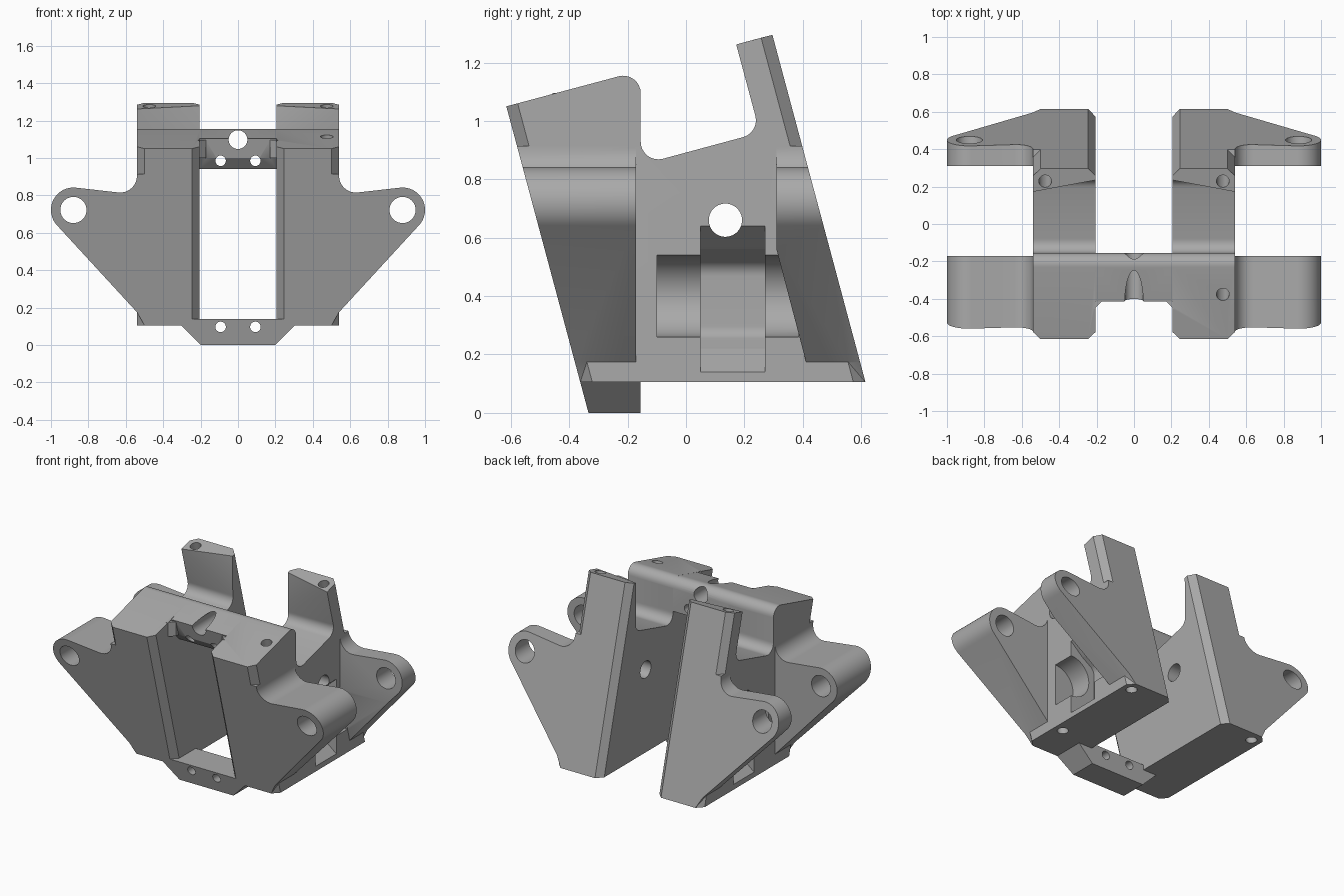
import bpy, bmesh, math
from mathutils import Vector

if "Cube" in bpy.data.objects:
    bpy.data.objects.remove(bpy.data.objects["Cube"])

grey = bpy.data.materials.new("light_grey")
grey.diffuse_color = (0.40, 0.40, 0.40, 1)
grey.use_nodes = True
grey.node_tree.nodes["Principled BSDF"].inputs["Base Color"].default_value = grey.diffuse_color


def rounded(points, steps=8):
    """Turn (a, b[, radius]) corners into a polygon with filleted corners."""
    out, n = [], len(points)
    for i, p in enumerate(points):
        c = Vector(p[:2])
        if len(p) < 3:
            out.append(c)
            continue
        u = (Vector(points[i - 1][:2]) - c).normalized()
        v = (Vector(points[(i + 1) % n][:2]) - c).normalized()
        half = u.angle(v) / 2
        centre = c + (u + v).normalized() * p[2] / math.sin(half)
        a = c + u * p[2] / math.tan(half) - centre
        b = c + v * p[2] / math.tan(half) - centre
        sweep = math.pi - 2 * half
        for k in range(steps + 1):
            t = k / steps
            out.append(centre + (a * math.sin((1 - t) * sweep) + b * math.sin(t * sweep)) / math.sin(sweep))
    return out


def prism(name, points, axis, lo, hi):
    """Extrude a polygon along x (points y,z), y (points x,z) or z (points x,y)."""
    place = {"x": lambda p, d: (d, p[0], p[1]),
             "y": lambda p, d: (p[0], d, p[1]),
             "z": lambda p, d: (p[0], p[1], d)}[axis]
    bm = bmesh.new()
    a = [bm.verts.new(place(p, lo)) for p in points]
    b = [bm.verts.new(place(p, hi)) for p in points]
    bm.faces.new(a)
    bm.faces.new(b[::-1])
    for i in range(len(a)):
        j = (i + 1) % len(a)
        bm.faces.new((a[j], a[i], b[i], b[j]))
    bmesh.ops.recalc_face_normals(bm, faces=bm.faces)
    mesh = bpy.data.meshes.new(name)
    bm.to_mesh(mesh)
    bm.free()
    ob = bpy.data.objects.new(name, mesh)
    bpy.context.collection.objects.link(ob)
    mesh.materials.append(grey)
    return ob


def rod(name, start, end, radius):
    start, end = Vector(start), Vector(end)
    bpy.ops.mesh.primitive_cylinder_add(vertices=40, radius=radius, depth=(end - start).length,
                                        location=(start + end) / 2)
    ob = bpy.context.object
    ob.name = name
    ob.rotation_euler = (end - start).to_track_quat("Z", "Y").to_euler()
    ob.data.materials.append(grey)
    return ob


def apply(ob, mod):
    bpy.context.view_layer.objects.active = ob
    bpy.ops.object.modifier_apply(modifier=mod.name)


def combine(ob, other, operation):
    bpy.context.view_layer.update()
    mod = ob.modifiers.new("bool", "BOOLEAN")
    mod.operation, mod.solver, mod.object = operation, "EXACT", other
    apply(ob, mod)
    bpy.data.objects.remove(other)


def front(z):
    return -0.334 - 0.268 * z


def back(z):
    return 0.643 - 0.268 * z


# side block with rear tower
frame = prism("mount_frame", rounded([
    (front(0.105), 0.105), (front(1.05), 1.05), (-0.155, 1.173, 0.06), (-0.155, 0.85, 0.06),
    (0.253, 0.96, 0.06), (0.172, 1.262), (back(1.295), 1.295), (back(0.105), 0.105)]), "x", 0.205, 0.54)
bm = bmesh.new()
bm.from_mesh(frame.data)
for v in bm.verts:  # tower is thinner on its inner side
    if v.co.x < 0.3 and abs(v.co.y - 0.172) < 0.01 and v.co.z > 1.2:
        v.co.y, v.co.z = 0.235, 1.279
# chamfer the long edges of the front and back faces
edges = [e for e in bm.edges if abs(e.verts[0].co.x - e.verts[1].co.x) < 1e-4
         and abs(e.verts[0].co.z - e.verts[1].co.z) > 0.8]
bmesh.ops.bevel(bm, geom=edges, offset=0.04, segments=1, affect="EDGES")
bmesh.ops.triangulate(bm, faces=[f for f in bm.faces if len(f.verts) == 4])
bm.to_mesh(frame.data)
bm.free()

# hollow in the outer wall: round pocket with a deeper band
pocket = rod("pocket_cutter", (0.54, -0.10, 0.40), (0.54, 0.385, 0.40), 0.14)
combine(frame, pocket, "DIFFERENCE")
band = prism("band_cutter", rounded([
    (0.60, 0.12), (0.54, 0.14), (0.44, 0.22, 0.05), (0.36, 0.27, 0.05), (0.36, 0.50, 0.06),
    (0.45, 0.56, 0.05), (0.54, 0.64), (0.60, 0.66)]), "y", 0.05, 0.27)
combine(frame, band, "DIFFERENCE")

# ears with round ends
tip, r = Vector((0.88, 0.722)), 0.12
arc = [tip + r * Vector((math.cos(math.radians(t)), math.sin(math.radians(t)))) for t in range(-42, 97, 6)]
outline = [Vector((0.45, 0.105)), Vector((0.50, 0.105)), Vector((0.54, 0.175))] + arc
outline += rounded([(0.87, 0.84), (0.54, 0.805, 0.09), (0.54, 0.915)])[1:] + [Vector((0.45, 0.915))]
slabs = {
    "front_ear": [(front(0), 0), (front(1), 1), (-0.172, 1), (-0.172, 0)],
    "rear_ear": [(back(0), 0), (0.457, 0), (0.31, 0.56), (0.31, 1), (back(1), 1)],
}
for name, slab in slabs.items():
    ear = prism(name, outline, "y", -0.9, 0.9)
    combine(ear, prism("ear_slab", slab, "x", 0.3, 1.1), "INTERSECT")
    combine(frame, ear, "UNION")

# holes shared by both sides: ear bores, side bore, slanted tower bore
combine(frame, rod("ear_bore", (0.88, -1, 0.722), (0.88, 1, 0.722), 0.07), "DIFFERENCE")
combine(frame, rod("side_bore", (0.1, 0.135, 0.66), (0.7, 0.135, 0.66), 0.057), "DIFFERENCE")
combine(frame, rod("tower_bore", (0.475, 0.196, 1.4), (0.475, 0.571, 0), 0.034), "DIFFERENCE")

mirror = frame.modifiers.new("mirror", "MIRROR")
mirror.use_mirror_merge = False
apply(frame, mirror)

# upper bridge with corner gussets
top = rounded([(-0.415, 1.103), (-0.155, 1.173, 0.06), (-0.155, 0.94), (-0.33, 0.94), (-0.388, 1.0)])
combine(frame, prism("upper_bridge", top, "x", -0.27, 0.27), "UNION")
for s in (-1, 1):
    gusset = prism("gusset", [(s * 0.17, -0.412), (s * 0.215, -0.457), (s * 0.215, -0.36), (s * 0.17, -0.36)],
                   "z", 1.0, 1.095)
    combine(frame, gusset, "UNION")

# lower bridge
lower = prism("lower_bridge", [(-0.305, 0.105), (-0.305, 0.14), (0.305, 0.14), (0.305, 0.105),
                               (0.2, 0), (-0.2, 0)], "y", -0.7, -0.155)
combine(lower, prism("bridge_slab", [(front(-0.1), -0.1), (front(0.3), 0.3), (0, 0.3), (0, -0.1)],
                     "x", -0.5, 0.5), "INTERSECT")
combine(frame, lower, "UNION")

# centre bore, bridge screw holes and single slanted front bore
combine(frame, rod("centre_bore", (0, -0.6, 1.098), (0, 0, 1.098), 0.05), "DIFFERENCE")
for x in (-0.093, 0.093):
    for z in (0.097, 0.985):
        combine(frame, rod("screw_hole", (x, -0.7, z), (x, 0, z), 0.028), "DIFFERENCE")
combine(frame, rod("front_bore", (0.475, -0.453, 1.4), (0.475, -0.078, 0), 0.034), "DIFFERENCE")

bpy.ops.object.select_all(action="DESELECT")
frame.select_set(True)
bpy.context.view_layer.objects.active = frame
bpy.ops.object.shade_smooth_by_angle(angle=math.radians(30))
